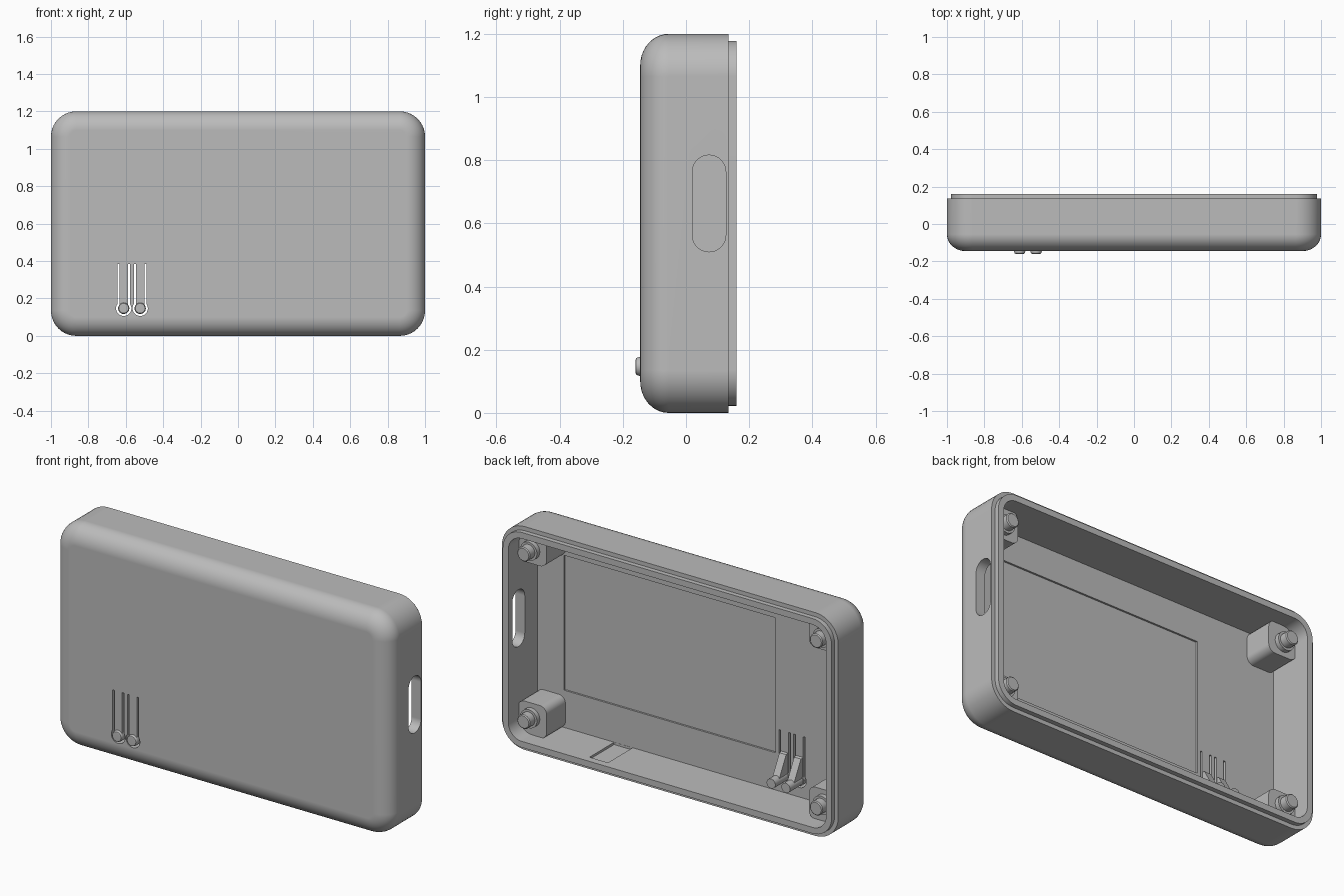
import bpy
import bmesh
from math import sin, cos, asin, pi

if "Cube" in bpy.data.objects:
    bpy.data.objects.remove(bpy.data.objects["Cube"])

grey = bpy.data.materials.new("case_grey")
grey.use_nodes = True
GREY = (0.5, 0.5, 0.5, 1)
grey.diffuse_color = GREY
grey.node_tree.nodes["Principled BSDF"].inputs["Base Color"].default_value = GREY

MID = 0.6  # height of the case centre


def rounded_rect(hu, hv, r, cu=0, cv=MID, n=10):
    """Outline of a rounded rectangle; a circle when hu = hv = r."""
    pts = []
    for k, (su, sv) in enumerate([(1, 1), (-1, 1), (-1, -1), (1, -1)]):
        for i in range(n + 1):
            a = (k + i / n) * pi / 2
            pts.append((cu + su * (hu - r) + r * cos(a), cv + sv * (hv - r) + r * sin(a)))
    return pts


def circle(r, cu, cv):
    return rounded_rect(r, r, r, cu, cv, 6)


def loft(name, rings, axis="y"):
    """Skin a closed solid through (outline, depth) rings."""
    bm = bmesh.new()
    loops = []
    for pts, d in rings:
        loops.append([bm.verts.new((u, d, v) if axis == "y" else (d, u, v)) for u, v in pts])
    for a, b in zip(loops, loops[1:]):
        for i in range(len(a)):
            j = (i + 1) % len(a)
            bm.faces.new((a[i], a[j], b[j], b[i]))
    bm.faces.new(loops[0])
    bm.faces.new(loops[-1])
    bmesh.ops.remove_doubles(bm, verts=bm.verts, dist=1e-5)
    bmesh.ops.recalc_face_normals(bm, faces=bm.faces)
    mesh = bpy.data.meshes.new(name)
    bm.to_mesh(mesh)
    bm.free()
    mesh.materials.append(grey)
    ob = bpy.data.objects.new(name, mesh)
    bpy.context.collection.objects.link(ob)
    return ob


def prism(name, pts, d0, d1, axis="y"):
    return loft(name, [(pts, d0), (pts, d1)], axis)


def select(ob):
    bpy.ops.object.select_all(action="DESELECT")
    ob.select_set(True)
    bpy.context.view_layer.objects.active = ob


def cut(ob, cutter):
    cutter.hide_render = True
    mod = ob.modifiers.new("cut", "BOOLEAN")
    mod.operation = "DIFFERENCE"
    mod.solver = "EXACT"
    mod.object = cutter
    select(ob)
    bpy.ops.object.modifier_apply(modifier=mod.name)
    bpy.data.objects.remove(cutter)


# Case shell: rounded front edge, stepped rim lip, hollow inside
FRONT, FLOOR, RIM, LIP, WALL = -0.145, -0.09, 0.135, 0.16, 0.055
profile = []
for i in range(11):
    t = i / 10 * pi / 2
    profile.append((0.1 * (1 - sin(t)), FRONT + 0.09 * (1 - cos(t))))
profile += [(0, RIM), (0.022, RIM), (0.022, LIP), (WALL, LIP), (WALL, FLOOR)]
shell = loft("case_shell", [(rounded_rect(1 - s, MID - s, 0.135 - s), y) for s, y in profile])

# Port slot in the +x wall
cut(shell, prism("slot_cutter", rounded_rect(0.053, 0.153, 0.053, 0.073, 0.663), 0.9, 1.1, "x"))

# Shallow rectangular pocket in the floor, and a groove in the bottom wall
cut(shell, prism("pocket_cutter", [(-0.47, 0.255), (0.79, 0.255), (0.79, 0.98), (-0.47, 0.98)],
                 FLOOR - 0.01, 0))
cut(shell, prism("groove_cutter", [(0.38, 0.043), (0.49, 0.043), (0.49, 0.1), (0.38, 0.1)],
                 FLOOR + 0.001, 0.12))


# Flexible button tongues: keyhole slits cut through the front
def arc(r, half, cx, cz):
    """Arc running under the centre from x = -half to x = +half."""
    a = asin(half / r)
    start, sweep = pi / 2 + a, 2 * pi - 2 * a
    return [(cx + r * cos(start + sweep * i / 24), cz + r * sin(start + sweep * i / 24))
            for i in range(25)]


BUTTON_Z, SLIT_TOP = 0.147, 0.385
parts = [shell]
for side, x in (("right", -0.611), ("left", -0.523)):
    outer = arc(0.041, 0.034, x, BUTTON_Z)
    inner = arc(0.03, 0.023, x, BUTTON_Z)[::-1]
    outline = ([(x - 0.034, SLIT_TOP)] + outer + [(x + 0.034, SLIT_TOP), (x + 0.023, SLIT_TOP)]
               + inner + [(x - 0.023, SLIT_TOP)])
    cut(shell, prism("slit_cutter", outline, -0.2, -0.05))

    # Button cap with a softened edge, and its plunger inside
    cap = [(0.02, -0.16), (0.026, -0.158), (0.029, -0.152), (0.03, -0.145), (0.03, -0.085)]
    parts.append(loft(side + "_button", [(circle(r, x, BUTTON_Z), y) for r, y in cap]))
    parts.append(prism(side + "_plunger", circle(0.026, x, BUTTON_Z), -0.1, 0.025))
    # Sloping brace from tongue to plunger
    brace = [(-0.095, 0.15), (-0.095, 0.275), (-0.075, 0.27), (-0.015, 0.16)]
    parts.append(prism(side + "_brace", brace, x - 0.02, x + 0.02, "x"))

# Corner posts with collared pegs
for sx, xname in ((1, "left"), (-1, "right")):
    for sz, zname in ((1, "upper"), (-1, "lower")):
        name = zname + "_" + xname
        block = rounded_rect(0.085, 0.0875, 0.04, sx * 0.865, MID + sz * 0.4625)
        parts.append(prism(name + "_post", block, FLOOR - 0.005, 0.07))
        peg = [(0.05, 0.06), (0.05, 0.095), (0.038, 0.095), (0.038, 0.135), (0.033, 0.14)]
        parts.append(loft(name + "_peg",
                          [(circle(r, sx * 0.87, MID + sz * 0.45), y) for r, y in peg]))

# Smooth shading with crisp edges and flat large faces
for ob in parts:
    select(ob)
    bpy.ops.object.shade_smooth_by_angle(angle=pi / 6)
    mod = ob.modifiers.new("even_shading", "WEIGHTED_NORMAL")
    mod.keep_sharp = True
